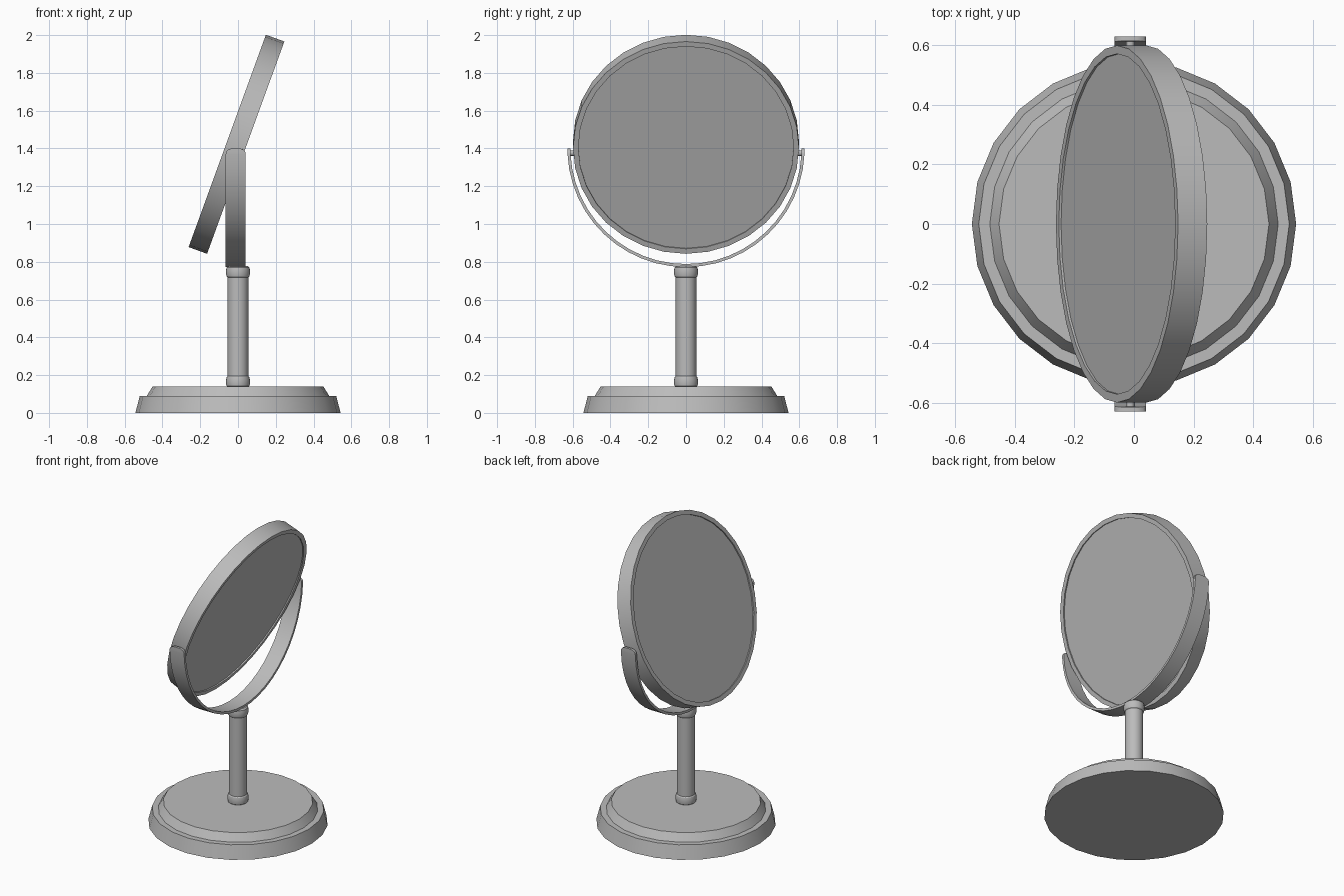
import bpy, bmesh
from math import sin, cos, pi, radians, sqrt
from mathutils import Matrix

cube = bpy.data.objects.get("Cube")
if cube:
    bpy.data.objects.remove(cube, do_unlink=True)

grey = bpy.data.materials.new("satin grey")
grey.use_nodes = True
colour = (0.5, 0.5, 0.5, 1)
grey.diffuse_color = colour
grey.node_tree.nodes["Principled BSDF"].inputs["Base Color"].default_value = colour


def finish(bm, name, matrix=Matrix()):
    bmesh.ops.recalc_face_normals(bm, faces=bm.faces)
    mesh = bpy.data.meshes.new(name)
    bm.to_mesh(mesh)
    bm.free()
    mesh.materials.append(grey)
    obj = bpy.data.objects.new(name, mesh)
    bpy.context.collection.objects.link(obj)
    obj.matrix_world = matrix
    bpy.ops.object.select_all(action='DESELECT')
    obj.select_set(True)
    bpy.context.view_layer.objects.active = obj
    bpy.ops.object.shade_smooth_by_angle(angle=radians(30))
    return obj


def lathe(name, profile, sides, matrix=Matrix()):
    """Turn a (radius, height) profile into a capped solid."""
    bm = bmesh.new()
    rings = [[bm.verts.new((r * cos(2 * pi * i / sides), r * sin(2 * pi * i / sides), z))
              for i in range(sides)] for r, z in profile]
    for low, high in zip(rings, rings[1:]):
        for i in range(sides):
            j = (i + 1) % sides
            bm.faces.new((low[i], low[j], high[j], high[i]))
    bm.faces.new(rings[0][::-1])
    bm.faces.new(rings[-1])
    return finish(bm, name, matrix)


# Stepped round base
lathe("base", [(0.543, 0), (0.52, 0.09), (0.483, 0.09), (0.452, 0.14)], 24)

# Stem with a rounded collar at each end
lathe("stem", [(0.055, 0.13), (0.055, 0.77)], 24)
collar = [(0.052, 0), (0.061, 0.008), (0.063, 0.02), (0.063, 0.042), (0.06, 0.054), (0.052, 0.062)]
lathe("lower_collar", [(r, 0.135 + z) for r, z in collar], 24)
lathe("upper_collar", [(r, 0.777 - z) for r, z in reversed(collar)], 24)

# Half-ring fork, rounded at the tips
outer, inner, half, corner = 0.628, 0.612, 0.053, 0.03
middle_x, fork_z = -0.012, 1.4
tip = corner / outer
angles = [tip * k / 4 for k in range(4)]
angles += [tip + (pi - 2 * tip) * k / 24 for k in range(25)]
angles += [pi - a for a in reversed(angles[:4])]
bm = bmesh.new()
rows = []
for a in angles:
    rise = max(0, corner - min(a, pi - a) * outer)
    w = half - corner + sqrt(max(0, corner ** 2 - rise ** 2))
    rows.append([bm.verts.new((middle_x + x, r * cos(a), fork_z - r * sin(a)))
                 for x, r in ((-w, outer), (w, outer), (w, inner), (-w, inner))])
for a, b in zip(rows, rows[1:]):
    for i in range(4):
        j = (i + 1) % 4
        bm.faces.new((a[i], a[j], b[j], b[i]))
bm.faces.new(rows[0])
bm.faces.new(rows[-1])
finish(bm, "fork")

# Tilted double-sided mirror: rim with a shallow recessed glass on each face
tilt = Matrix.Translation((-0.008, 0, 1.422)) @ Matrix.Rotation(radians(110), 4, 'Y')
rim, glass, depth, recess = 0.598, 0.57, 0.052, 0.008
lathe("mirror", [(glass, recess - depth), (glass, -depth), (rim, -depth),
                 (rim, depth), (glass, depth), (glass, depth - recess)], 32, tilt)

# Pivot pins between fork and mirror
for side, name in ((1, "left_pivot"), (-1, "right_pivot")):
    lathe(name, [(0.015, 0.58), (0.015, 0.615)], 12,
          Matrix.Translation((middle_x, 0, 1.375)) @ Matrix.Rotation(radians(-90 * side), 4, 'X'))
